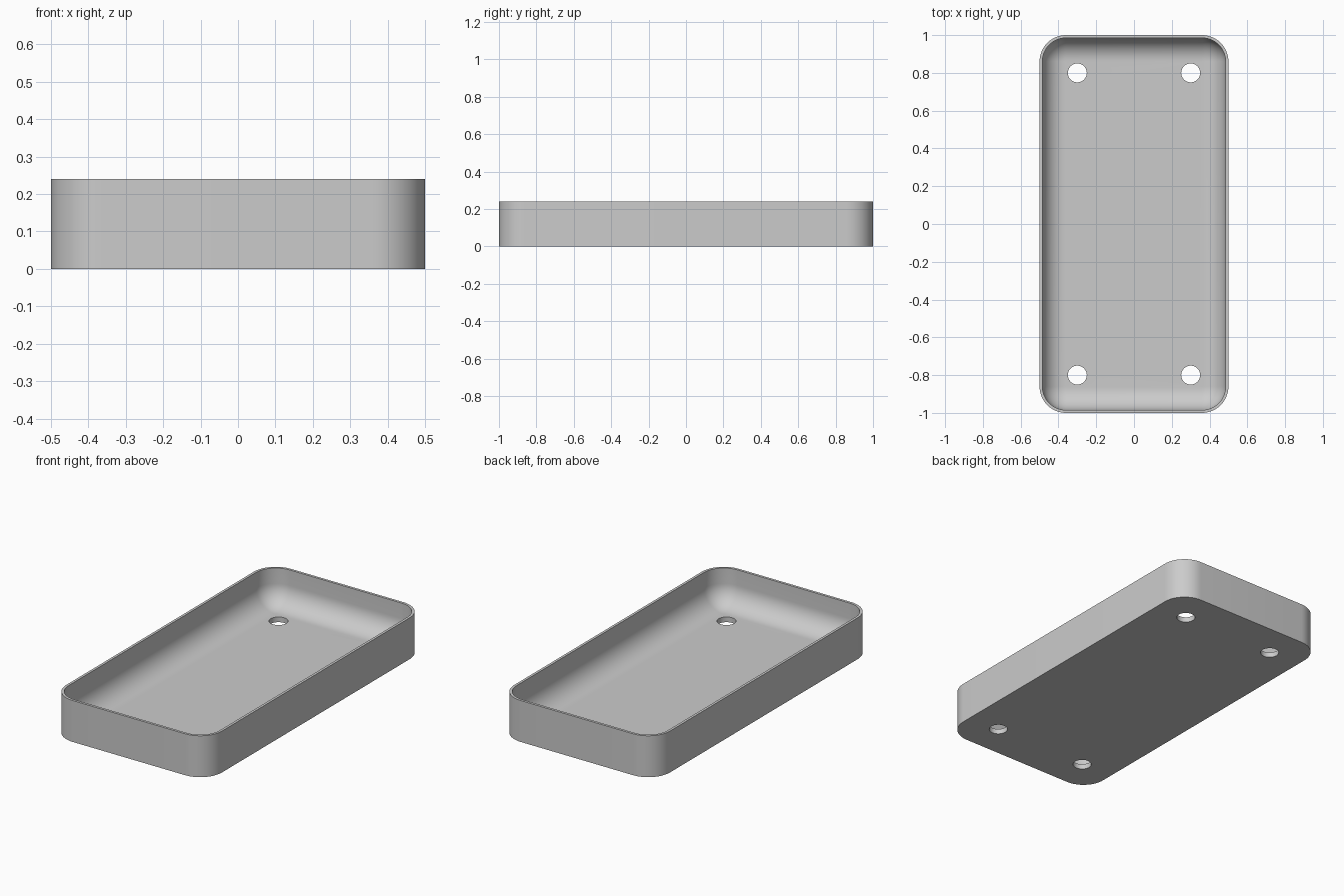
import bpy, bmesh
from math import sin, cos, pi, radians

if "Cube" in bpy.data.objects:
    bpy.data.objects.remove(bpy.data.objects["Cube"])

WIDTH, LENGTH, HEIGHT = 1.0, 2.0, 0.24
CORNER, WALL, FLOOR, FILLET = 0.14, 0.015, 0.03, 0.12
HOLE_RADIUS, HOLE_X, HOLE_Y = 0.05, 0.3, 0.8
STEPS = 14

grey = bpy.data.materials.new("plain grey")
colour = (0.6, 0.6, 0.6, 1)
grey.use_nodes = True
grey.diffuse_color = colour
grey.node_tree.nodes["Principled BSDF"].inputs["Base Color"].default_value = colour


def ring(bm, inset, z):
    """Rounded rectangle, inset from the outer outline, at height z."""
    verts = []
    r = CORNER - inset
    for i, (sx, sy) in enumerate([(1, 1), (-1, 1), (-1, -1), (1, -1)]):
        cx, cy = sx * (WIDTH / 2 - CORNER), sy * (LENGTH / 2 - CORNER)
        for k in range(STEPS + 1):
            a = (i + k / STEPS) * pi / 2
            verts.append(bm.verts.new((cx + r * cos(a), cy + r * sin(a), z)))
    return verts


# Tray section: outer wall, rim, inner wall, then the fillet down to the floor
section = [(0, 0), (0, HEIGHT), (WALL, HEIGHT)]
for k in range(STEPS + 1):
    a = k / STEPS * pi / 2
    section.append((WALL + FILLET * (1 - cos(a)), FLOOR + FILLET * (1 - sin(a))))

bm = bmesh.new()
rings = [ring(bm, inset, z) for inset, z in section]
for low, high in zip(rings, rings[1:]):
    n = len(low)
    for i in range(n):
        j = (i + 1) % n
        bm.faces.new((low[i], low[j], high[j], high[i]))
bm.faces.new(rings[0][::-1])
bm.faces.new(rings[-1])
bmesh.ops.recalc_face_normals(bm, faces=bm.faces)
mesh = bpy.data.meshes.new("tray")
bm.to_mesh(mesh)
bm.free()
mesh.materials.append(grey)
tray = bpy.data.objects.new("tray", mesh)
bpy.context.collection.objects.link(tray)

# Four round holes through the floor
for sx in (-1, 1):
    for sy in (-1, 1):
        bpy.ops.mesh.primitive_cylinder_add(vertices=48, radius=HOLE_RADIUS, depth=0.2,
                                            location=(sx * HOLE_X, sy * HOLE_Y, 0))
        cutter = bpy.context.object
        cutter.name = "hole_cutter"
        cutter.hide_render = True
        cutter.data.materials.append(grey)
        cut = tray.modifiers.new("hole", "BOOLEAN")
        cut.operation = "DIFFERENCE"
        cut.solver = "EXACT"
        cut.object = cutter
        bpy.context.view_layer.objects.active = tray
        bpy.ops.object.modifier_apply(modifier=cut.name)
        bpy.data.objects.remove(cutter)

# Smooth fillets and corners, crisp rim and hole edges
bpy.ops.object.select_all(action="DESELECT")
tray.select_set(True)
bpy.context.view_layer.objects.active = tray
bpy.ops.object.shade_smooth_by_angle(angle=radians(30))
